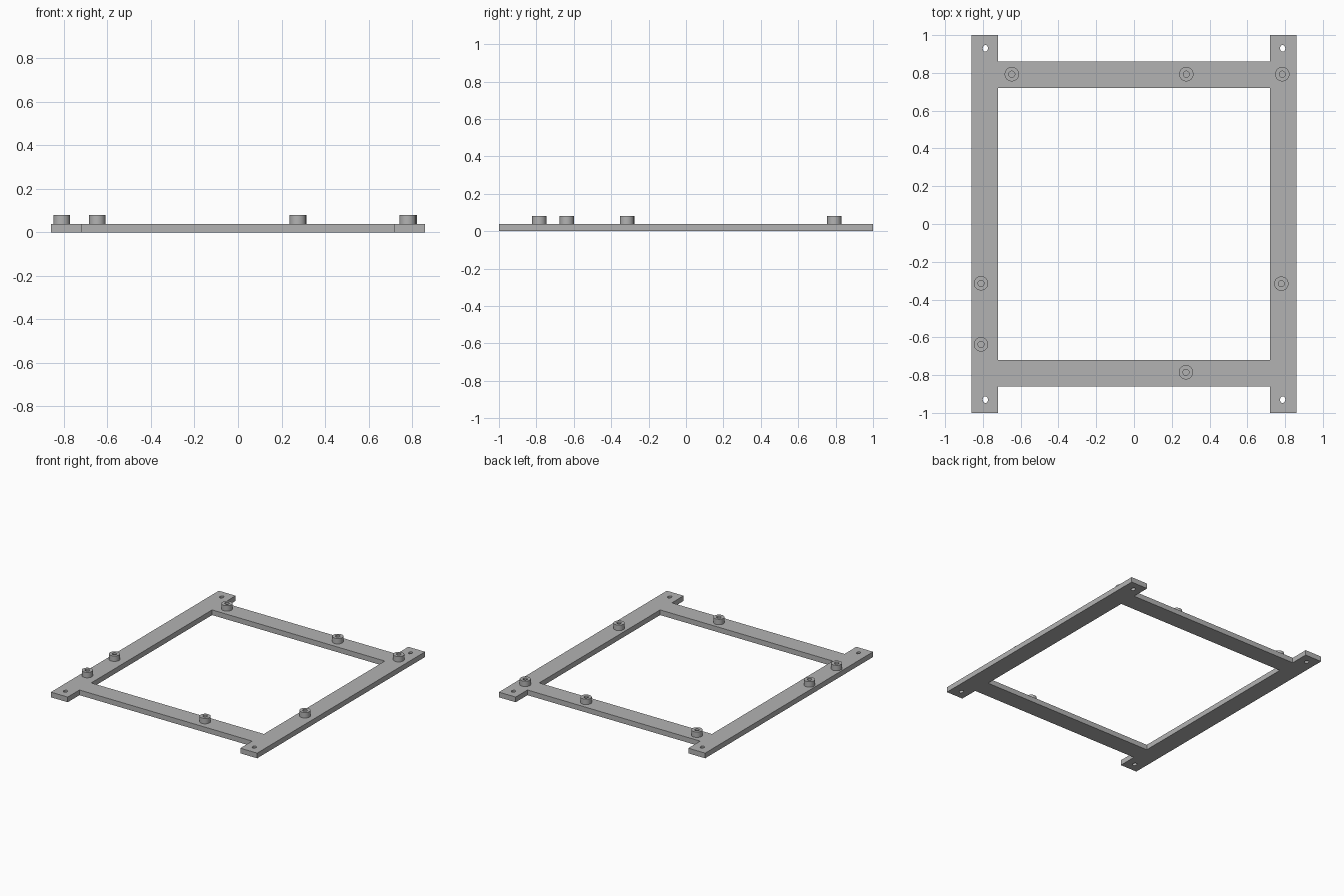
import bpy, math

if "Cube" in bpy.data.objects:
    bpy.data.objects.remove(bpy.data.objects["Cube"])

T, TOP = 0.039, 0.08            # plate thickness, standoff top height
OUT, INN = 0.86, 0.72           # outer and inner edges of the bars

grey = bpy.data.materials.new("plain grey")
grey.diffuse_color = (0.45, 0.45, 0.45, 1)
grey.use_nodes = True
grey.node_tree.nodes["Principled BSDF"].inputs["Base Color"].default_value = grey.diffuse_color


def circle(cx, cy, rx, ry, n):
    return [(cx + rx * math.cos(2 * math.pi * i / n),
             cy + ry * math.sin(2 * math.pi * i / n)) for i in range(n)]


def extruded(name, loops, z0, z1):
    """Filled 2D outlines (inner loops become holes), extruded from z0 to z1."""
    cu = bpy.data.curves.new(name + "_profile", 'CURVE')
    cu.dimensions, cu.fill_mode = '2D', 'BOTH'
    cu.extrude = (z1 - z0) / 2
    for pts in loops:
        s = cu.splines.new('POLY')
        s.points.add(len(pts) - 1)
        for p, (x, y) in zip(s.points, pts):
            p.co = (x, y, 0, 1)
        s.use_cyclic_u = True
    ob = bpy.data.objects.new(name, cu)
    ob.location.z = (z0 + z1) / 2
    bpy.context.collection.objects.link(ob)
    bpy.ops.object.select_all(action='DESELECT')
    ob.select_set(True)
    bpy.context.view_layer.objects.active = ob
    bpy.ops.object.convert(target='MESH')
    ob = bpy.context.view_layer.objects.active
    ob.name = name
    ob.data.materials.clear()
    ob.data.materials.append(grey)
    bpy.ops.object.shade_smooth_by_angle(angle=math.radians(30))
    return ob


# Frame plate: side rails run past the cross bars, one screw hole at each end
quarter = [(OUT, 1), (INN, 1), (INN, OUT)]
outline = (quarter + [(-x, y) for x, y in reversed(quarter)]
           + [(-x, -y) for x, y in quarter]
           + [(x, -y) for x, y in reversed(quarter)])
window = [(INN, INN), (-INN, INN), (-INN, -INN), (INN, -INN)]
holes = [circle(sx * 0.787, sy * 0.93, 0.014, 0.018, 24)
         for sx in (-1, 1) for sy in (-1, 1)]
extruded("frame_plate", [outline, window] + holes, 0, T)

# Hollow standoffs on top of the plate
spots = [(-0.647, 0.793), (0.277, 0.793), (0.785, 0.793), (-0.81, -0.314),
         (0.78, -0.316), (-0.81, -0.637), (0.275, -0.785)]
for i, (x, y) in enumerate(spots):
    extruded(f"standoff_{i + 1}", [circle(x, y, 0.038, 0.038, 40),
                                   circle(x, y, 0.016, 0.016, 32)], T, TOP)
